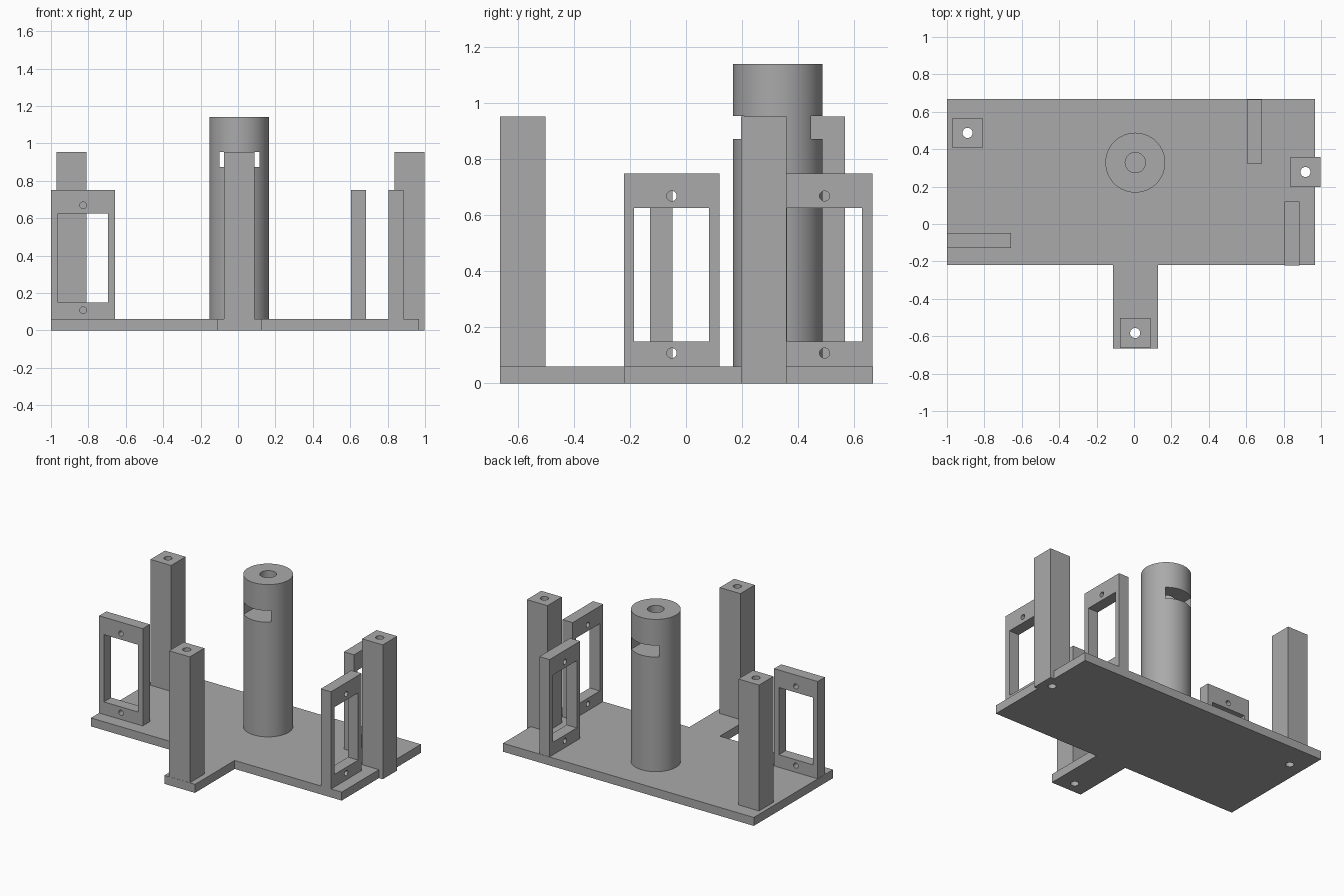
import bpy, bmesh, math

if "Cube" in bpy.data.objects:
    bpy.data.objects.remove(bpy.data.objects["Cube"])

grey = bpy.data.materials.new("plain grey")
grey.diffuse_color = (0.4, 0.4, 0.4, 1)
grey.use_nodes = True
grey.node_tree.nodes["Principled BSDF"].inputs["Base Color"].default_value = grey.diffuse_color


def finish(name, bm):
    bmesh.ops.recalc_face_normals(bm, faces=bm.faces)
    mesh = bpy.data.meshes.new(name)
    bm.to_mesh(mesh)
    bm.free()
    mesh.materials.append(grey)
    ob = bpy.data.objects.new(name, mesh)
    bpy.context.collection.objects.link(ob)
    return ob


def prism(name, outline, z0, z1):
    bm = bmesh.new()
    face = bm.faces.new([bm.verts.new((x, y, z0)) for x, y in outline])
    ext = bmesh.ops.extrude_face_region(bm, geom=[face])["geom"]
    bmesh.ops.translate(bm, vec=(0, 0, z1 - z0),
                        verts=[v for v in ext if isinstance(v, bmesh.types.BMVert)])
    return finish(name, bm)


def box(name, x0, x1, y0, y1, z0, z1):
    return prism(name, [(x0, y0), (x1, y0), (x1, y1), (x0, y1)], z0, z1)


def cylinder(name, x, y, r, z0, z1, n=32):
    ring = [(x + r * math.cos(2 * math.pi * i / n),
             y + r * math.sin(2 * math.pi * i / n)) for i in range(n)]
    return prism(name, ring, z0, z1)


def side_hole(x, y, z, r, along_x):
    """Horizontal cutter rod centred on a point."""
    ob = cylinder("hole_cutter", 0, 0, r, -0.1, 0.1, 24)
    ob.location = (x, y, z)
    if along_x:
        ob.rotation_euler = (0, math.pi / 2, 0)
    else:
        ob.rotation_euler = (math.pi / 2, 0, 0)
    return ob


def cut(ob, cutters):
    """Subtract each cutter, apply the result and remove the cutters."""
    for c in cutters:
        mod = ob.modifiers.new("cut", "BOOLEAN")
        mod.operation = "DIFFERENCE"
        mod.solver = "EXACT"
        mod.object = c
    bpy.context.view_layer.update()
    deps = bpy.context.evaluated_depsgraph_get()
    mesh = bpy.data.meshes.new_from_object(ob.evaluated_get(deps))
    ob.modifiers.clear()
    ob.data = mesh
    for c in cutters:
        bpy.data.objects.remove(c)


def smooth(ob):
    bpy.ops.object.select_all(action="DESELECT")
    ob.select_set(True)
    bpy.context.view_layer.objects.active = ob
    bpy.ops.object.shade_smooth_by_angle(angle=math.radians(30))


T = 0.06          # plate thickness
POST_TOP = 0.953
BRACKET_TOP = 0.75

# T-shaped base plate, notched where the right post overhangs its edge
base = prism("base_plate", [(-1, -0.22), (-0.112, -0.22), (-0.112, -0.665), (0.128, -0.665),
                            (0.128, -0.22), (0.968, -0.22), (0.968, 0.668), (-1, 0.668)], 0, T)

# square posts with a vertical hole running through post and plate
posts = [("left_post", -0.89, 0.487, T), ("right_post", 0.917, 0.278, 0),
         ("front_post", 0.006, -0.583, T)]
h = 0.081
base_cuts = [box("notch_cutter", 0.836, 1.1, 0.197, 0.359, -0.1, 0.2)]
for name, x, y, z0 in posts:
    post = box(name, x - h, x + h, y - h, y + h, z0, POST_TOP)
    cut(post, [cylinder("bore_cutter", x, y, 0.027, -0.1, 1.2)])
    smooth(post)
    if z0:
        base_cuts.append(cylinder("bore_cutter", x, y, 0.027, -0.1, 0.2))
cut(base, base_cuts)
smooth(base)

# round column with a slot running front to back and a bore from the top
CX, CY = 0.007, 0.328
column = cylinder("column", CX, CY, 0.16, T, 1.14, 64)
cut(column, [box("slot_cutter", CX - 0.107, CX + 0.107, CY - 0.3, CY + 0.3, 0.873, 0.955),
             cylinder("bore_cutter", CX, CY, 0.054, 0.9, 1.3)])
smooth(column)

# upright frames: centre, and whether the thin direction is x
W, D = 0.171, 0.04
frames = [("left_bracket", -0.828, -0.089, False), ("back_bracket", 0.644, 0.495, True),
          ("right_bracket", 0.845, -0.051, True)]
for name, x, y, thin_x in frames:
    a, b = (D, W) if thin_x else (W, D)
    frame = box(name, x - a, x + a, y - b, y + b, T, BRACKET_TOP)
    a, b = (0.1, 0.134) if thin_x else (0.134, 0.1)
    cut(frame, [box("window_cutter", x - a, x + a, y - b, y + b, 0.149, 0.626),
                side_hole(x, y, 0.108, 0.018, thin_x),
                side_hole(x, y, 0.669, 0.018, thin_x)])
    smooth(frame)
